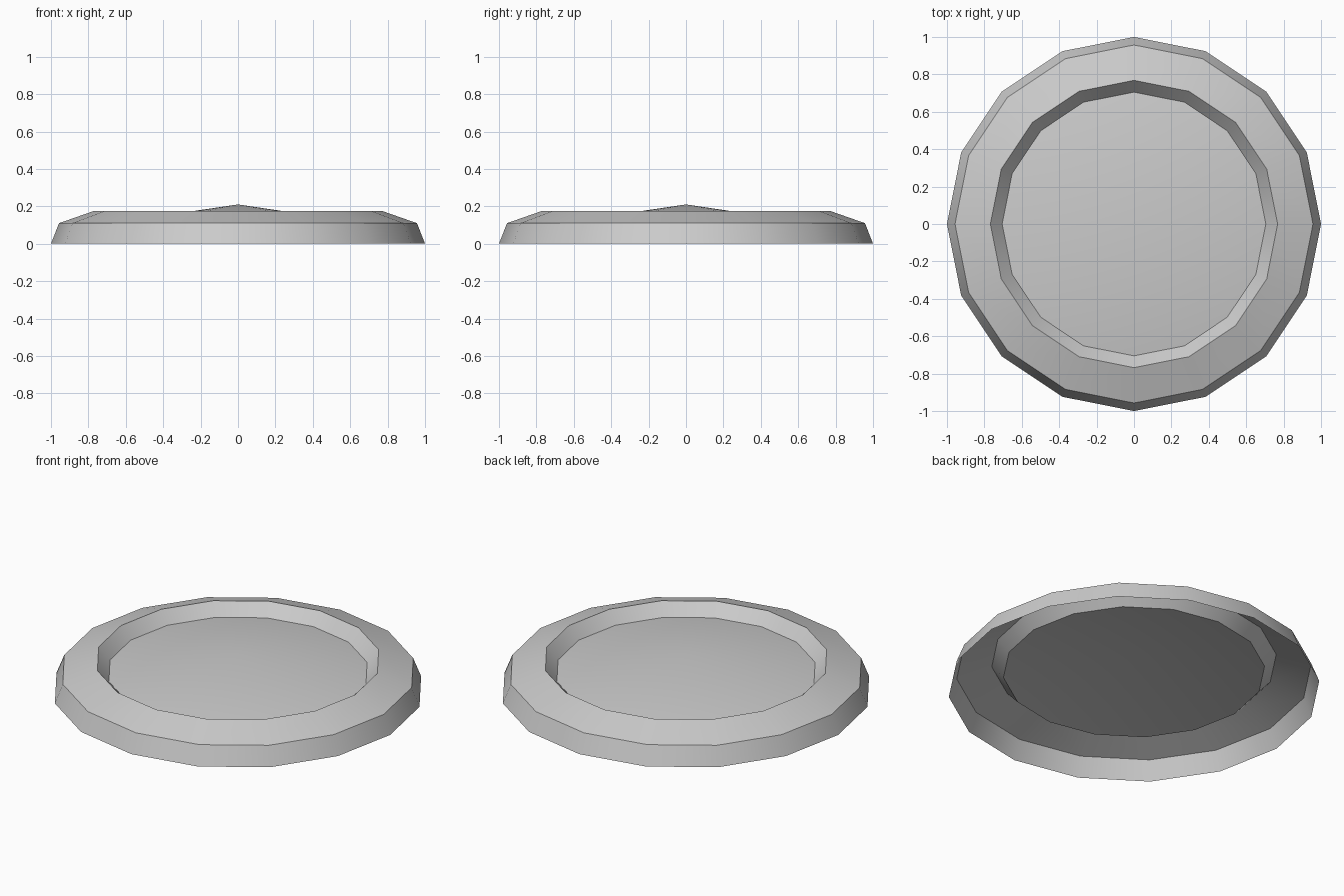
import bpy, bmesh
from math import cos, sin, tau, radians

if "Cube" in bpy.data.objects:
    bpy.data.objects.remove(bpy.data.objects["Cube"])

SIDES = 16


def lathe(name, profile, apex=None):
    """Turn (radius, z) rings into an open faceted shell, optionally closed to an apex."""
    bm = bmesh.new()
    rings = [[bm.verts.new((r * cos(tau * i / SIDES), r * sin(tau * i / SIDES), z))
              for i in range(SIDES)] for r, z in profile]
    tip = bm.verts.new((0, 0, apex)) if apex is not None else None
    for i in range(SIDES):
        j = (i + 1) % SIDES
        for a, b in zip(rings, rings[1:]):
            bm.faces.new((a[i], a[j], b[j], b[i]))
        if tip:
            bm.faces.new((rings[-1][i], rings[-1][j], tip))
    mesh = bpy.data.meshes.new(name)
    bm.to_mesh(mesh)
    bm.free()
    obj = bpy.data.objects.new(name, mesh)
    bpy.context.collection.objects.link(obj)
    bpy.ops.object.select_all(action='DESELECT')
    obj.select_set(True)
    bpy.context.view_layer.objects.active = obj
    bpy.ops.object.shade_smooth_by_angle(angle=radians(30))
    return obj


# Rim: steep outer wall, sloping bevel, and inner lip falling to the disc
lathe("rim", [(1.0, 0.0), (0.957, 0.11), (0.768, 0.176), (0.705, 0.106)])

# Shallow domed disc inside the rim, open underneath
lathe("domed_disc", [(0.705, 0.106)], apex=0.21)
